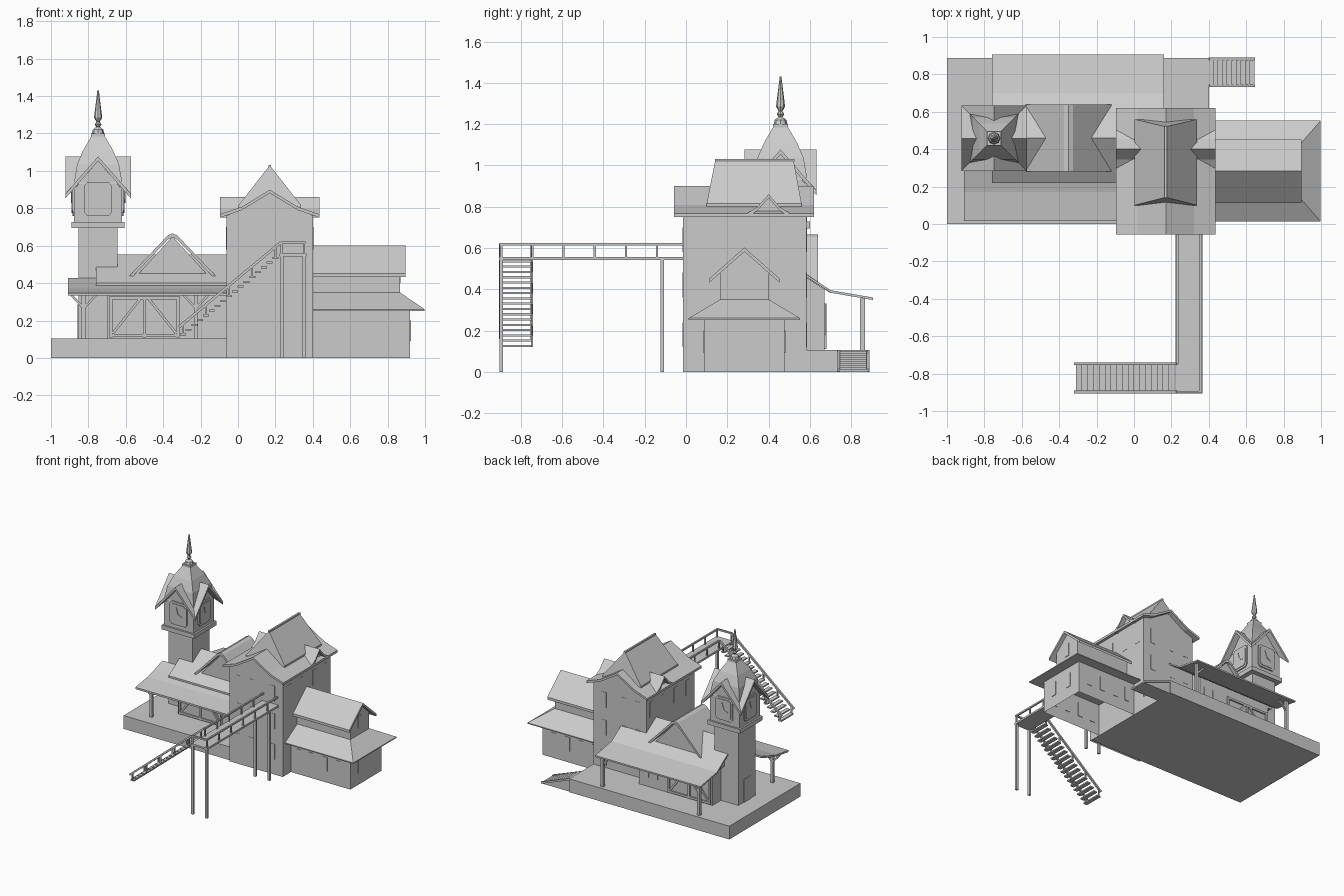
import bpy, bmesh, math
from mathutils import Vector

if "Cube" in bpy.data.objects:
    bpy.data.objects.remove(bpy.data.objects["Cube"])

grey = bpy.data.materials.new("plain grey")
grey.use_nodes = True
grey.diffuse_color = (0.6, 0.6, 0.6, 1)
grey.node_tree.nodes["Principled BSDF"].inputs["Base Color"].default_value = (0.6, 0.6, 0.6, 1)


def finish(name, bm, open_base=False):
    bmesh.ops.recalc_face_normals(bm, faces=bm.faces)
    if open_base:
        base = [f for f in bm.faces if f.normal.z < -0.9]
        bmesh.ops.delete(bm, geom=base, context="FACES")
    me = bpy.data.meshes.new(name)
    bm.to_mesh(me)
    bm.free()
    ob = bpy.data.objects.new(name, me)
    me.materials.append(grey)
    bpy.context.collection.objects.link(ob)


def hull(name, pts, open_base=False):
    bm = bmesh.new()
    for p in pts:
        bm.verts.new(p)
    bmesh.ops.convex_hull(bm, input=bm.verts)
    bmesh.ops.dissolve_limit(bm, angle_limit=0.01, verts=bm.verts, edges=bm.edges)
    finish(name, bm, open_base)


def box(name, x0, x1, y0, y1, z0, z1, open_base=False):
    hull(name, [(x, y, z) for x in (x0, x1) for y in (y0, y1) for z in (z0, z1)], open_base)


def prism(name, outline, axis, a, b, open_base=False):
    """Extrude an outline of (u, z) points along x or y."""
    bm = bmesh.new()
    place = (lambda u, z, t: (t, u, z)) if axis == "x" else (lambda u, z, t: (u, t, z))
    face = bm.faces.new([bm.verts.new(place(u, z, a)) for u, z in outline])
    new = bmesh.ops.extrude_face_region(bm, geom=[face])["geom"]
    shift = Vector(place(0, 0, b - a))
    bmesh.ops.translate(bm, vec=shift, verts=[v for v in new if isinstance(v, bmesh.types.BMVert)])
    finish(name, bm, open_base)


def sheet(name, line, axis, a, b, t=0.018):
    """Roof sheet with its top on the given line."""
    prism(name, line + [(u, z - t) for u, z in reversed(line)], axis, a, b)


def mirrored(half, c):
    """Mirror a half profile that ends at the ridge."""
    return [(c - u, z) for u, z in half] + [(c + u, z) for u, z in reversed(half[:-1])]


def beam(name, p, q, w=0.012):
    p, q = Vector(p), Vector(q)
    d = (q - p).normalized()
    s = d.cross(Vector((0, 0, 1)) if abs(d.z) < 0.9 else Vector((0, 1, 0))).normalized() * w / 2
    n = d.cross(s)
    hull(name, [e + i * s + j * n for e in (p, q) for i in (-1, 1) for j in (-1, 1)])


def window(name, side, u, z, at, w=0.045, h=0.12, t=0.004):
    """Thin plate on a wall that faces along x or y."""
    if side == "x":
        box(name, at - t, at + t, u - w / 2, u + w / 2, z, z + h)
    else:
        box(name, u - w / 2, u + w / 2, at - t, at + t, z, z + h)


# Platform and its rear steps
box("platform", -1, 0.4, 0, 0.888, 0, 0.105)
for i in range(10):
    x = 0.4 + i * 0.0245
    box("platform_step", x, x + 0.025, 0.745, 0.88, 0, 0.1 - i * 0.01)
for y in (0.74, 0.882):
    beam("step_stringer", (0.4, y, 0.1), (0.645, y, 0.008), 0.014)

# Main house: walls, curved gable roof, side gables and steep upper roof
mx = 0.17
eave = [(0.265, 0.768), (0.15, 0.808), (0, 0.899)]
wall_top = [(0.232, 0.76), (0.15, 0.795), (0, 0.885)]
prism("main_walls", [(mx - 0.232, 0)] + mirrored(wall_top, mx) + [(mx + 0.232, 0)], "y", -0.015, 0.583, True)
sheet("main_roof", mirrored(eave, mx), "y", -0.057, 0.62)
side_eave = [(0.1, 0.77), (0.055, 0.798), (0, 0.86)]
for s in (-1, 1):
    line = mirrored(side_eave, 0.4)
    sheet("side_gable_roof", line, "x", mx + s * 0.08, mx + s * 0.265)
    prism("side_gable_wall", [(u, z - 0.012) for u, z in line], "x", mx + s * 0.08, mx + s * 0.232)
ridge = [(mx, 0.143, 1.03), (mx, 0.52, 1.03)]
hull("upper_roof", ridge + [(mx + s * 0.168, y, z) for s in (-1, 1) for y in (0.1, 0.56) for z in (0.8, 0.815)])
beam("upper_ridge", (mx, 0.14, 1.025), (mx, 0.525, 1.025), 0.014)
for z in (0.12, 0.36, 0.58):
    for y in (0.07, 0.22, 0.38, 0.52):
        for s in (-1, 1):
            if z > 0.5:
                window("main_side_window", "x", y, z, mx + s * 0.232, t=0.002)
    for x in (0.01, 0.13, 0.31):
        window("main_front_window", "y", x, z, -0.015, t=0.002)
        window("main_back_window", "y", x, z, 0.583, t=0.002)

# Annex: lower storey, skirt roof, upper storey
ay = 0.283
box("annex_lower_walls", 0.4, 0.92, ay - 0.195, ay + 0.195, 0, 0.27, True)
skirt = [(x, ay + s * 0.27, z) for x in (0.4, 0.998) for s in (-1, 1) for z in (0.252, 0.26)]
hull("annex_skirt_roof", skirt + [(x, ay + s * 0.118, 0.35) for x in (0.4, 0.866) for s in (-1, 1)])
prism("annex_upper_walls", [(ay - 0.118, 0.34), (ay - 0.118, 0.48), (ay, 0.585), (ay + 0.118, 0.48), (ay + 0.118, 0.34)],
      "x", 0.4, 0.866)
sheet("annex_upper_roof", mirrored([(0.17, 0.452), (0, 0.602)], ay), "x", 0.4, 0.895, 0.02)
for s in (-1, 1):
    for x in (0.47, 0.58, 0.7, 0.82):
        window("annex_window", "y", x, 0.09, ay + s * 0.195, 0.04, 0.11)
    window("annex_end_window", "x", ay + s * 0.08, 0.09, 0.92, 0.04, 0.11)
window("annex_gable_window", "x", ay, 0.4, 0.866, 0.04, 0.1)

# Station hall with long roof, rear canopy, cross gable and front awning
hy = 0.46
box("hall_walls", -0.7, -0.06, 0.25, 0.67, 0.1, 0.39)
prism("hall_gable", [(0.25, 0.38), (0.25, 0.4), (hy, 0.54), (0.67, 0.4), (0.67, 0.38)], "x", -0.73, -0.06)
sheet("hall_roof", [(0.22, 0.4), (hy, 0.554), (0.585, 0.473), (0.7, 0.395)], "x", -0.76, -0.06, 0.014)
sheet("rear_canopy", [(0.575, 0.478), (0.7, 0.395), (0.905, 0.36)], "x", -0.76, 0.16, 0.012)
cx = -0.35
sheet("cross_gable_roof", mirrored([(0.23, 0.44), (0.025, 0.655), (0, 0.666)], cx), "y", 0.28, 0.64, 0.022)
prism("cross_gable_wall", [(cx - 0.2, 0.43), (cx, 0.65), (cx + 0.2, 0.43)], "y", 0.3, 0.62)
sheet("front_awning", [(0.015, 0.347), (0.17, 0.37), (0.27, 0.4), (0.355, 0.428)], "x", -0.908, -0.06, 0.014)

# Braced doors on both long hall walls
for y in (0.247, 0.673):
    for x in (-0.68, -0.5, -0.32):
        beam("door_post", (x, y, 0.11), (x, y, 0.33), 0.016)
    for z in (0.12, 0.32):
        beam("door_rail", (-0.68, y, z), (-0.32, y, z), 0.016)
    for s in (-1, 1):
        beam("door_brace", (-0.5 + s * 0.17, y, 0.13), (-0.5 + s * 0.02, y, 0.32), 0.014)
for x in (-0.2, -0.12):
    window("hall_window", "y", x, 0.18, 0.673, 0.05, 0.15)

# Canopy posts with brackets
for y, top, posts in ((0.1, 0.345, ((-0.825, (-1, 1)), (-0.225, (-1, 1)))),
                      (0.855, 0.355, ((-0.715, (1,)), (0.13, (-1,))))):
    for x, sides in posts:
        box("canopy_post", x - 0.011, x + 0.011, y - 0.011, y + 0.011, 0.1, top)
        for s in sides:
            beam("post_bracket", (x, y, top - 0.08), (x + s * 0.065, y, top - 0.01), 0.012)

# Clock tower
tx, ty = -0.748, 0.458


def ring_box(name, r, z0, z1):
    box(name, tx - r, tx + r, ty - r, ty + r, z0, z1)


ring_box("tower_shaft", 0.105, 0.1, 0.7)
ring_box("tower_ledge", 0.142, 0.695, 0.728)
ring_box("clock_room", 0.128, 0.72, 0.915)
for axis, c, o in (("x", ty, tx), ("y", tx, ty)):
    prism("clock_gable", mirrored([(0.128, 0.9), (0, 1.055)], c), axis, o - 0.128, o + 0.128)
window("tower_door", "x", ty, 0.105, tx - 0.105, 0.09, 0.18)

# Four gable roofs that meet in valleys, and a clock face under each
rise = Vector((0, 0, 0.024))
for i in range(4):
    a = i * math.pi / 2
    out, along = Vector((math.sin(a), -math.cos(a), 0)), Vector((math.cos(a), math.sin(a), 0))
    peak = Vector((tx, ty, 1.077))
    for s in (-1, 1):
        corner = peak + (out + s * along) * 0.175 - Vector((0, 0, 0.2))
        top = [peak, peak + out * 0.175, corner]
        hull("clock_gable_roof", top + [p - rise for p in top])
    mid = Vector((tx, ty, 0.85))
    for name, r, d in (("clock_frame", 0.075, 0.137), ("clock_dial", 0.062, 0.141)):
        k = r * 0.78
        shape = [(sx * u, sz * v) for sx in (-1, 1) for sz in (-1, 1) for u, v in ((r, k * 1.2), (k, r * 1.2))]
        hull(name, [mid + along * u + out * e + Vector((0, 0, v)) for u, v in shape for e in (0.12, d)])
    hub = mid + out * 0.142
    beam("clock_hand", hub, hub + along * 0.035 - Vector((0, 0, 0.02)), 0.007)
    beam("clock_hand", hub, hub - along * 0.015 + Vector((0, 0, 0.05)), 0.007)

# Flared spire roof and turned finial
levels = [(0.13, 0.93), (0.112, 1.035), (0.08, 1.11), (0.036, 1.185)]
for (r0, z0), (r1, z1) in zip(levels, levels[1:]):
    hull("spire_roof", [(tx + i * r, ty + j * r, z) for r, z in ((r0, z0), (r1, z1)) for i in (-1, 1) for j in (-1, 1)])
ring_box("spire_cap", 0.037, 1.18, 1.2)
bm = bmesh.new()
turned = [(0.033, 1.2), (0.028, 1.22), (0.01, 1.235), (0.018, 1.248), (0.009, 1.262), (0.022, 1.285), (0.004, 1.43)]
rings = [[bm.verts.new((tx + r * math.cos(k * math.pi / 4), ty + r * math.sin(k * math.pi / 4), z)) for k in range(8)]
         for r, z in turned]
for lo, hi in zip(rings, rings[1:]):
    for k in range(8):
        bm.faces.new((lo[k], lo[k - 1], hi[k - 1], hi[k]))
bm.faces.new(rings[0])
bm.faces.new(rings[-1])
finish("finial", bm)

# Raised walkway with legs and railings
box("walkway_deck", 0.222, 0.365, -0.905, -0.01, 0.542, 0.557)
for x in (0.233, 0.354):
    for y in (-0.895, -0.115):
        box("walkway_leg", x - 0.009, x + 0.009, y - 0.009, y + 0.009, 0, 0.545)
    start = -0.9 if x > 0.3 else -0.745
    beam("walkway_rail", (x, start, 0.617), (x, -0.01, 0.617))
    for i in range(6):
        y = -0.895 + i * 0.151
        if y >= start:
            beam("walkway_rail_post", (x, y, 0.55), (x, y, 0.617), 0.01)
beam("landing_rail", (0.228, -0.898, 0.617), (0.36, -0.898, 0.617))
beam("landing_rail_post", (0.233, -0.898, 0.55), (0.233, -0.898, 0.617), 0.01)

# Open stair down from the walkway
count = 17
for i in range(count):
    f = i / (count - 1)
    x, z = -0.295 + f * 0.495, 0.125 + f * 0.41
    box("stair_tread", x - 0.016, x + 0.016, -0.898, -0.747, z - 0.005, z + 0.005)
    if i % 4 == 0:
        for y in (-0.898, -0.747):
            beam("stair_rail_post", (x, y, z - 0.005), (x, y, z + 0.06), 0.01)
for y in (-0.898, -0.747):
    beam("stair_rail", (-0.315, y, 0.165), (0.228, y, 0.617), 0.014)
